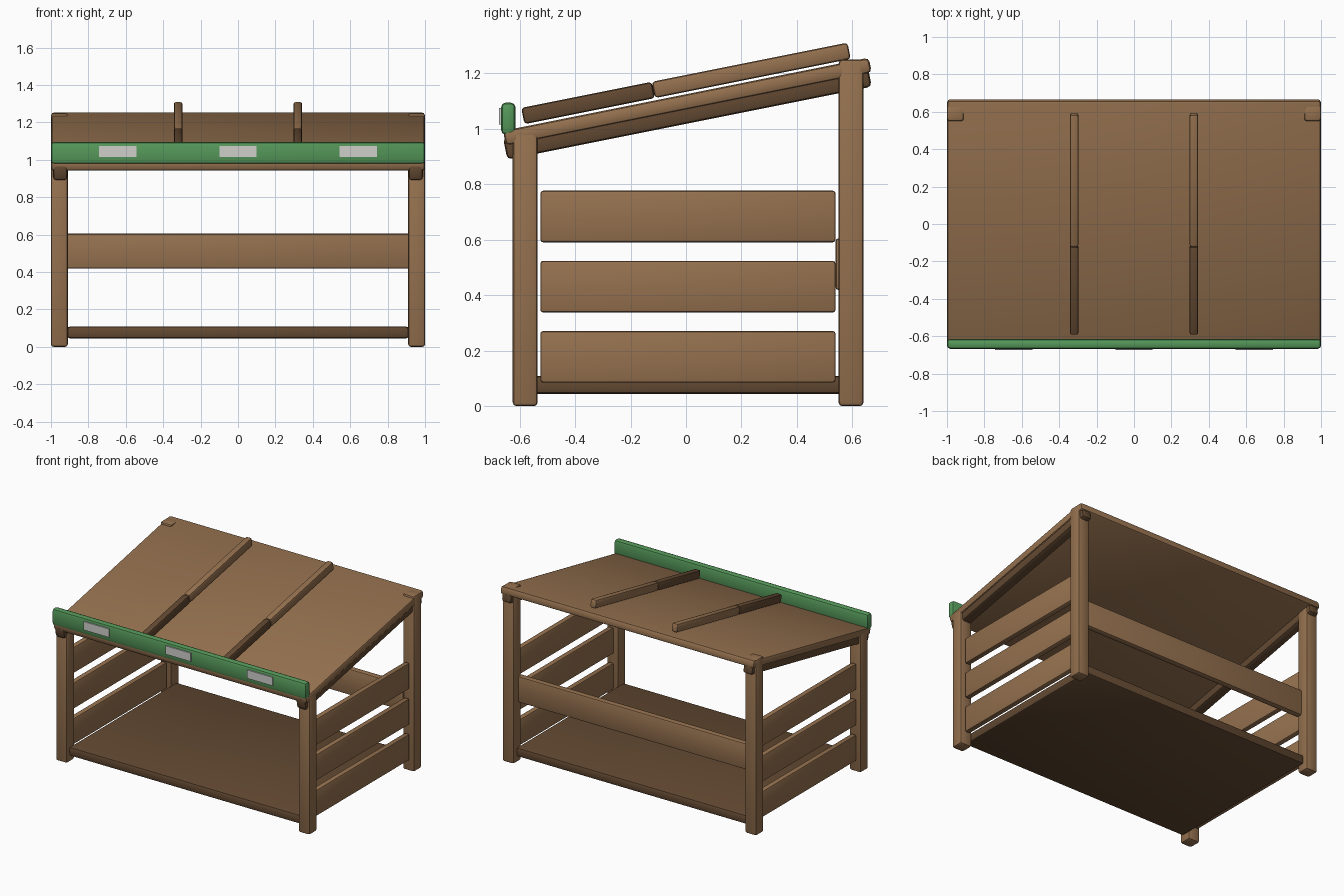
import bpy
import math

if "Cube" in bpy.data.objects:
    bpy.data.objects.remove(bpy.data.objects["Cube"], do_unlink=True)

SLOPE = math.atan(0.2)


def material(name, rgb):
    m = bpy.data.materials.new(name)
    m.use_nodes = True
    m.diffuse_color = (*rgb, 1)
    bsdf = next(n for n in m.node_tree.nodes if n.type == "BSDF_PRINCIPLED")
    bsdf.inputs["Base Color"].default_value = (*rgb, 1)
    return m


wood = material("brown wood", (0.30, 0.165, 0.078))
dark_wood = material("dark brown wood", (0.125, 0.067, 0.032))
green = material("green paint", (0.09, 0.31, 0.10))
grey = material("light grey", (0.62, 0.62, 0.60))


def box(name, center, size, mat, bevel=0.014, tilt=0.0):
    """Beveled plank, optionally tilted around the x axis."""
    bpy.ops.mesh.primitive_cube_add(size=1, location=center)
    ob = bpy.context.object
    ob.name = name
    ob.scale = size
    bpy.ops.object.transform_apply(location=False, rotation=False, scale=True)
    ob.rotation_euler.x = tilt
    ob.data.materials.append(mat)
    if bevel:
        mod = ob.modifiers.new("Bevel", "BEVEL")
        mod.width = bevel
        mod.segments = 2
        bpy.ops.object.modifier_apply(modifier=mod.name)
        bpy.ops.object.shade_smooth_by_angle(angle=math.radians(40))
    return ob


for side, s in (("left", 1), ("right", -1)):
    # Corner posts
    box(f"front_post_{side}", (s * 0.955, -0.58, 0.495), (0.09, 0.09, 0.99), wood)
    box(f"back_post_{side}", (s * 0.955, 0.595, 0.625), (0.09, 0.09, 1.25), wood)

    # Sloped rafters under the roof
    box(f"rafter_{side}", (s * 0.95, 0.005, 1.06), (0.076, 1.34, 0.08),
        dark_wood, 0.016, SLOPE)

    # Three side boards
    for i in range(3):
        box(f"side_board_{side}_{i + 1}", (s * 0.955, 0.007, 0.178 + i * 0.253),
            (0.04, 1.065, 0.186), wood, 0.01)

    # Roof battens, the front part in darker wood
    for part, offset, length, mat in (("front", -0.36, 0.48, dark_wood),
                                      ("back", 0.24, 0.72, wood)):
        box(f"batten_{side}_{part}",
            (s * 0.32, offset * math.cos(SLOPE), 1.164 + offset * math.sin(SLOPE)),
            (0.047, length, 0.06), mat, 0.012, SLOPE)

# Floor and back rail
box("floor", (0, 0.005, 0.077), (1.824, 1.21, 0.065), dark_wood, 0.015)
box("back_board", (0, 0.562, 0.512), (1.84, 0.045, 0.186), wood, 0.01)

# Roof slab
box("roof", (0, 0.005, 1.098), (1.998, 1.345, 0.055), wood, 0.016, SLOPE)

# Green fascia with small plates
box("front_fascia", (0, -0.641, 1.037), (2.0, 0.052, 0.116), green, 0.017)
for i, x in enumerate((-0.643, 0, 0.643)):
    box(f"plate_{i + 1}", (x, -0.67, 1.045), (0.2, 0.009, 0.06), grey, 0)
